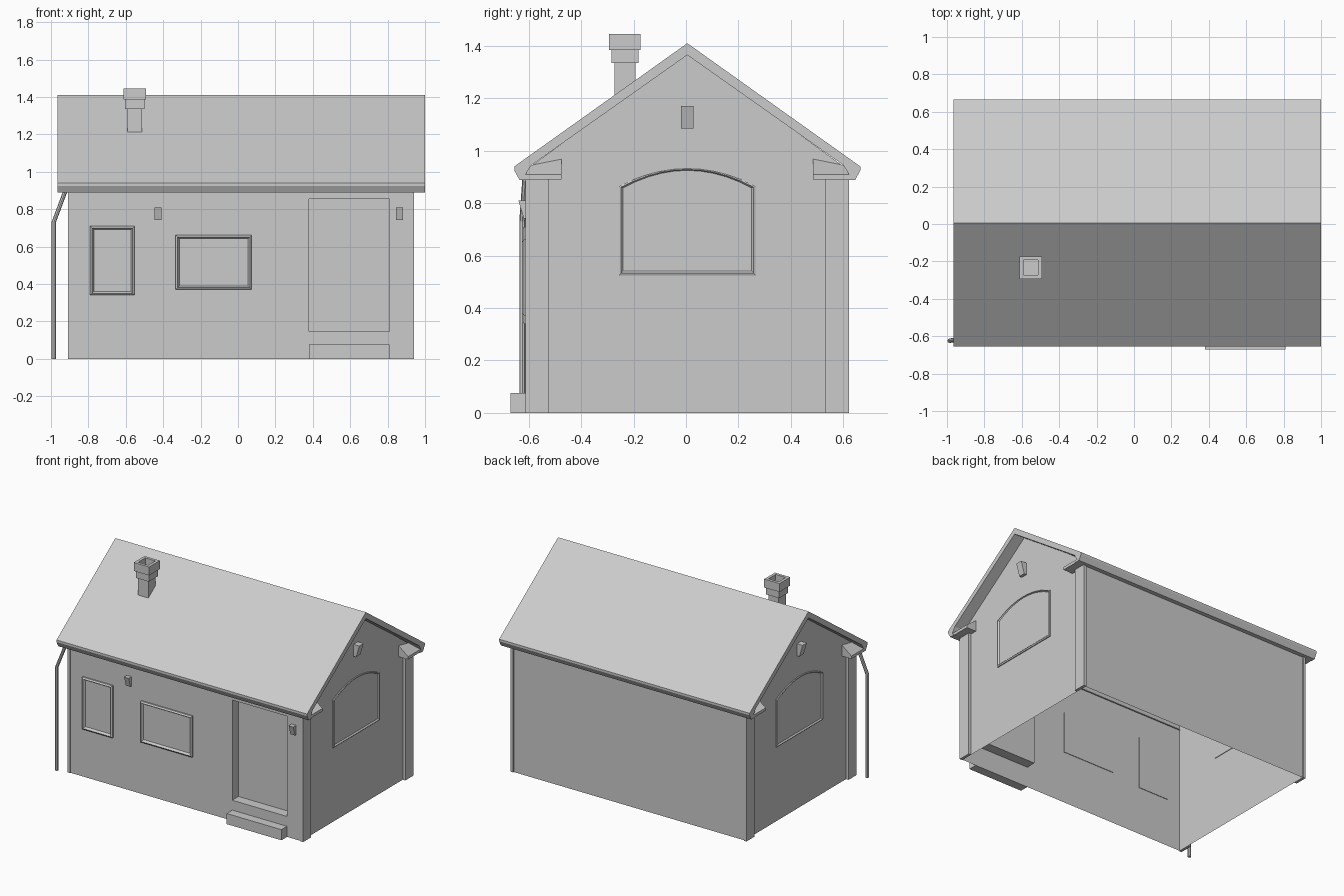
import bpy, bmesh, math
from mathutils import Vector

cube = bpy.data.objects.get("Cube")
if cube:
    bpy.data.objects.remove(cube, do_unlink=True)

grey = bpy.data.materials.new("plain_grey")
grey.use_nodes = True
colour = (0.6, 0.6, 0.6, 1)
grey.diffuse_color = colour
grey.node_tree.nodes["Principled BSDF"].inputs["Base Color"].default_value = colour

CX, CY = 0.015, 0.005            # centre of the house body
X0, X1 = -0.89, 0.92             # gable walls
Y0, Y1 = -0.607, 0.615           # long walls
EAVE, APEX = 0.93, 1.375


def finish(name, bm, fix=True):
    if fix:
        bmesh.ops.recalc_face_normals(bm, faces=bm.faces)
    mesh = bpy.data.meshes.new(name)
    bm.to_mesh(mesh)
    bm.free()
    mesh.materials.append(grey)
    ob = bpy.data.objects.new(name, mesh)
    bpy.context.collection.objects.link(ob)
    return ob


def face(bm, pts):
    return bm.faces.new([bm.verts.new(p) for p in pts])


def loft(name, loops, caps=True):
    """Skin between matching closed loops, optionally capping both ends."""
    bm = bmesh.new()
    rows = [[bm.verts.new(p) for p in loop] for loop in loops]
    n = len(rows[0])
    for a, b in zip(rows, rows[1:]):
        for i in range(n):
            j = (i + 1) % n
            bm.faces.new((a[i], a[j], b[j], b[i]))
    if caps:
        bm.faces.new(rows[0][::-1])
        bm.faces.new(rows[-1])
    return finish(name, bm)


def box(name, x0, x1, y0, y1, z0, z1):
    ring = [(x0, y0), (x1, y0), (x1, y1), (x0, y1)]
    return loft(name, [[(x, y, z) for x, y in ring] for z in (z0, z1)])


def framed(name, outline, inner, place, rise):
    """Raised frame around a pane; place maps (u, v, outward) to space."""
    mid = [((a + c) / 2, (b + d) / 2) for (a, b), (c, d) in zip(outline, inner)]
    steps = [(outline, -0.004), (outline, rise * 0.6), (mid, rise),
             (inner, 0.002)]
    loft(name, [[place(u, v, w) for u, v in loop] for loop, w in steps])


def rect(u0, u1, v0, v1):
    return [(u0, v0), (u1, v0), (u1, v1), (u0, v1)]


# Hollow walls, open below, with a recessed doorway in the front
D0, D1, DZ0, DZ1, DY = 0.38, 0.81, 0.145, 0.855, Y0 + 0.07
bm = bmesh.new()
for x in (X0, X1):
    face(bm, [(x, Y0, 0), (x, Y1, 0), (x, Y1, EAVE), (x, CY, APEX), (x, Y0, EAVE)])
face(bm, [(X0, Y1, 0), (X1, Y1, 0), (X1, Y1, EAVE), (X0, Y1, EAVE)])
for a, b, c, d in ((X0, D0, 0, EAVE), (D1, X1, 0, EAVE),
                   (D0, D1, 0, DZ0), (D0, D1, DZ1, EAVE)):
    face(bm, [(x, Y0, z) for x, z in rect(a, b, c, d)])
door = rect(D0, D1, DZ0, DZ1)
face(bm, [(x, DY, z) for x, z in door])
for (a, b), (c, d) in zip(door, door[1:] + door[:1]):
    face(bm, [(a, Y0, b), (c, Y0, d), (c, DY, d), (a, DY, b)])
bmesh.ops.remove_doubles(bm, verts=bm.verts, dist=0.0001)
finish("walls", bm)

# Roof slab with closed, chamfered eaves
half = [(0.66, 0.94), (0.66, 0.925), (0.64, 0.888), (0.605, 0.888),
        (0.62, 0.905), (0.595, 0.945)]
section = [(0, 1.41)] + half + [(0, 1.365)] + [(-y, z) for y, z in half[::-1]]
loft("roof", [[(x, CY + y, z) for y, z in section] for x in (-0.965, 1.0)])

# Corner pilasters and sloped eave returns on both gables
for sx, end in ((-1, "right"), (1, "left")):
    wall = X0 if sx < 0 else X1
    for sy, side in ((-1, "front"), (1, "back")):
        xs = sorted((wall - sx * 0.0, wall + sx * 0.02))
        ys = sorted((CY + sy * 0.527, CY + sy * 0.617))
        box(f"pilaster_{side}_{end}", *xs, *ys, 0, 0.9)
        tip = wall + sx * 0.075
        ends = [(0.48, 0.968), (0.62, 0.94)]
        loft(f"eave_return_{side}_{end}", [
            [(wall, CY + sy * y, 0.89), (tip, CY + sy * y, 0.89),
             (tip, CY + sy * y, 0.91), (wall, CY + sy * y, top)]
            for y, top in ends])

    # Arched gable window
    def arch(w, base, spring, crown):
        top = [(w * math.cos(t), spring + (crown - spring) * math.sin(t) ** 0.9)
               for t in [math.pi * i / 12 for i in range(13)]]
        return [(-w, base), (w, base)] + top

    def on_gable(u, v, w):
        return (wall + sx * w, CY + u, v)

    def segment(w, base, spring, crown):
        us = [w - 2 * w * i / 10 for i in range(11)]
        return [(-w, base), (w, base)] + [
            (u, spring + (crown - spring) * (1 - (u / w) ** 2)) for u in us]

    framed(f"gable_window_{end}", segment(0.26, 0.525, 0.865, 0.932),
           segment(0.245, 0.542, 0.858, 0.925), on_gable, 0.01)

    # Tapered gable lamp
    loft(f"gable_lamp_{end}", [
        [(wall, CY + y, 1.085), (wall + sx * 0.02, CY + y, 1.085),
         (wall + sx * 0.045, CY + y, 1.17), (wall, CY + y, 1.17)]
        for y in (-0.024, 0.024)])

# Front windows with bevelled frames
def on_front(u, v, w):
    return (u, Y0 - w, v)

for name, (a, b, c, d) in {"tall_window": (-0.79, -0.553, 0.34, 0.71),
                           "wide_window": (-0.333, 0.073, 0.37, 0.662)}.items():
    t = 0.02
    framed(name, rect(a, b, c, d), rect(a + t, b - t, c + t, d - t), on_front, 0.018)

# Tapered wall lamps on the front
for name, x in (("right_wall_lamp", -0.428), ("left_wall_lamp", 0.863)):
    loft(name, [[(x + dx, Y0, 0.742), (x + dx, Y0 - 0.012, 0.742),
                 (x + dx, Y0 - 0.032, 0.81), (x + dx, Y0, 0.81)]
                for dx in (-0.018, 0.018)])

# Door step
box("door_step", D0, D1, -0.67, Y0, 0, 0.075)

# Chimney: shaft, collar and hollow cap
def ring(r, z):
    return [(-0.552 + sx * r, -0.233 + sy * r, z)
            for sx, sy in ((-1, -1), (1, -1), (1, 1), (-1, 1))]

loft("chimney", [ring(r, z) for r, z in (
    (0.04, 1.18), (0.04, 1.335), (0.051, 1.335), (0.051, 1.385),
    (0.06, 1.385), (0.06, 1.445), (0.04, 1.445), (0.04, 1.36))])

# Downpipe at the front right corner
path = [(-0.985, -0.624, 0), (-0.985, -0.624, 0.73), (-0.922, -0.612, 0.9)]
loft("downpipe", [[(x + 0.012 * math.cos(a), y + 0.012 * math.sin(a), z)
                   for a in [math.tau * i / 8 for i in range(8)]]
                  for x, y, z in path])
